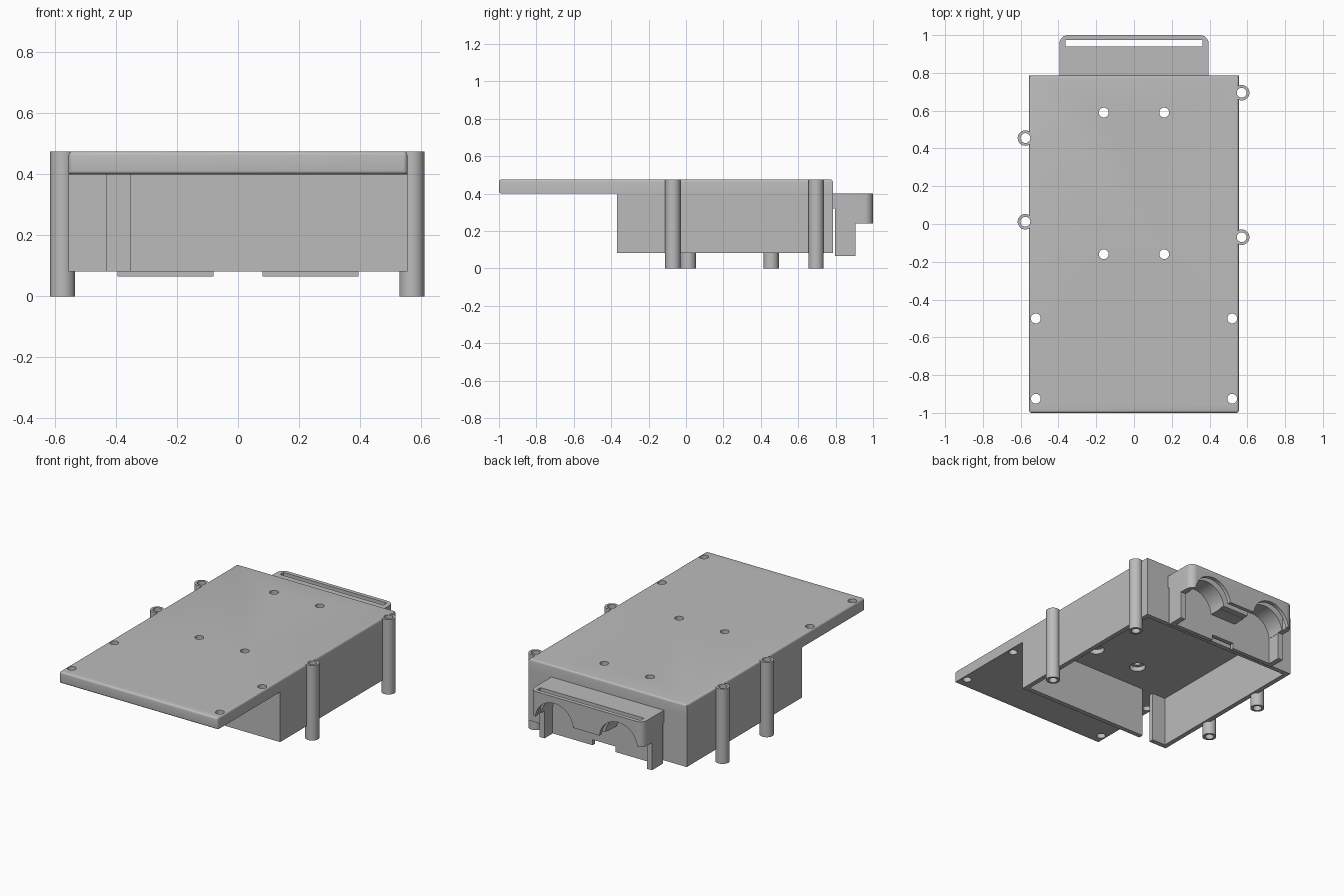
import bpy
import bmesh
import math
from mathutils import Matrix

cube = bpy.data.objects.get("Cube")
if cube:
    bpy.data.objects.remove(cube, do_unlink=True)

grey = bpy.data.materials.new("plain_grey")
grey.use_nodes = True
grey.diffuse_color = (0.5, 0.5, 0.5, 1)
grey.node_tree.nodes["Principled BSDF"].inputs["Base Color"].default_value = (0.5, 0.5, 0.5, 1)


def finish(name, bm):
    bmesh.ops.recalc_face_normals(bm, faces=bm.faces)
    mesh = bpy.data.meshes.new(name)
    bm.to_mesh(mesh)
    bm.free()
    mesh.materials.append(grey)
    obj = bpy.data.objects.new(name, mesh)
    bpy.context.collection.objects.link(obj)
    return obj


def box(name, x0, x1, y0, y1, z0, z1, bevel=0, rule=None, segments=4):
    """Axis-aligned block; edges whose two ends satisfy the rule are rounded."""
    bm = bmesh.new()
    bmesh.ops.create_cube(bm, size=1)
    for v in bm.verts:
        v.co.x = x1 if v.co.x > 0 else x0
        v.co.y = y1 if v.co.y > 0 else y0
        v.co.z = z1 if v.co.z > 0 else z0
    if bevel:
        edges = [e for e in bm.edges if rule(e.verts[0].co) and rule(e.verts[1].co)]
        bmesh.ops.bevel(bm, geom=edges, offset=bevel, segments=segments,
                        profile=0.5, affect='EDGES')
    return finish(name, bm)


def rod(name, x, y, z, radius, depth, sides=32, along_y=False):
    bm = bmesh.new()
    turn = Matrix.Rotation(math.pi / 2, 4, 'X') if along_y else Matrix()
    bmesh.ops.create_cone(bm, cap_ends=True, segments=sides, radius1=radius, radius2=radius,
                          depth=depth, matrix=Matrix.Translation((x, y, z)) @ turn)
    return finish(name, bm)


def combine(target, others, operation='DIFFERENCE'):
    for other in others:
        mod = target.modifiers.new("cut", 'BOOLEAN')
        mod.operation = operation
        mod.solver = 'EXACT'
        mod.object = other
        bpy.context.view_layer.update()
        graph = bpy.context.evaluated_depsgraph_get()
        mesh = bpy.data.meshes.new_from_object(target.evaluated_get(graph))
        target.modifiers.clear()
        target.data = mesh
        bpy.data.objects.remove(other, do_unlink=True)


def smooth(obj):
    bpy.ops.object.select_all(action='DESELECT')
    obj.select_set(True)
    bpy.context.view_layer.objects.active = obj
    bpy.ops.object.shade_smooth_by_angle(angle=math.radians(35))


W, BACK = 0.555, 0.785          # half width and rear plane of the housing
TOP, LID = 0.475, 0.4           # upper and lower face of the lid
HOLE = 0.026
posts = [(0.57, 0.695), (0.57, -0.07), (-0.575, 0.455), (-0.575, 0.012)]
inner_holes = [(x, y) for x in (-0.16, 0.16) for y in (0.59, -0.16)]
outer_holes = [(x, y) for x in (-0.52, 0.52) for y in (-0.5, -0.925)]


def drills(points, radius=HOLE, z=0.25, depth=1):
    return [rod("drill", x, y, z, radius, depth) for x, y in points]


# Lid plate with softened rim, through holes and recesses under the inner holes
lid = box("lid_plate", -W, W, -1, BACK, LID, TOP, 0.013,
          lambda c: c.z > 0.45 or c.y < -0.9)
combine(lid, drills(posts + inner_holes + outer_holes))
combine(lid, drills(inner_holes, 0.048, LID, 0.06))
smooth(lid)

# Hollow housing, open underneath, with a cable slit in its front wall
shell = box("housing_walls", -W, W, -0.37, BACK, 0.082, LID)
combine(shell, [box("cavity", -W + 0.03, W - 0.03, -0.34, BACK - 0.03, 0, 0.5),
                box("slit", -0.43, -0.352, -0.5, -0.3, 0, 0.5)])
combine(shell, drills(posts))
smooth(shell)

# Tubular screw posts on both sides
for i, (x, y) in enumerate(posts):
    post = rod("screw_post_%d" % (i + 1), x, y, TOP / 2, 0.041, TOP)
    combine(post, drills([(x, y)]))
    smooth(post)

# Rear bracket: deep upper block with rounded rear corners, on a lower frame
bracket = box("rear_bracket", -0.395, 0.395, BACK + 0.001, 1, 0.24, LID, 0.045,
              lambda c: c.y > 0.9, segments=6)
# Keep the underside and top flat: only the vertical rear corners are rounded
bm = bmesh.new()
bmesh.ops.create_cube(bm, size=1)
for v in bm.verts:
    v.co = (math.copysign(0.395, v.co.x), 1 if v.co.y > 0 else BACK + 0.001,
            LID if v.co.z > 0 else 0.24)
corners = [e for e in bm.edges if all(v.co.y > 0.9 for v in e.verts)
           and abs(e.verts[0].co.z - e.verts[1].co.z) > 0.1]
bmesh.ops.bevel(bm, geom=corners, offset=0.045, segments=6, profile=0.5, affect='EDGES')
bpy.data.objects.remove(bracket, do_unlink=True)
bracket = finish("rear_bracket", bm)
combine(bracket, [box("frame", -0.395, 0.395, 0.796, 0.905, 0.065, 0.3)], 'UNION')
combine(bracket, [
    box("bay", -0.36, 0.36, 0.822, 1.1, 0, 0.235),
    box("foot_notch", -0.08, 0.08, 0.7, 1.1, 0, 0.1),
    box("gap", -0.5, 0.5, 0.7, 0.796, 0, 0.32),
    box("strap_slot", -0.363, 0.363, 0.94, 0.975, 0.1, 0.5),
    rod("arch_left", 0.225, 0.972, 0.225, 0.134, 0.3, 48, True),
    rod("arch_right", -0.225, 0.972, 0.225, 0.134, 0.3, 48, True)])
smooth(bracket)
